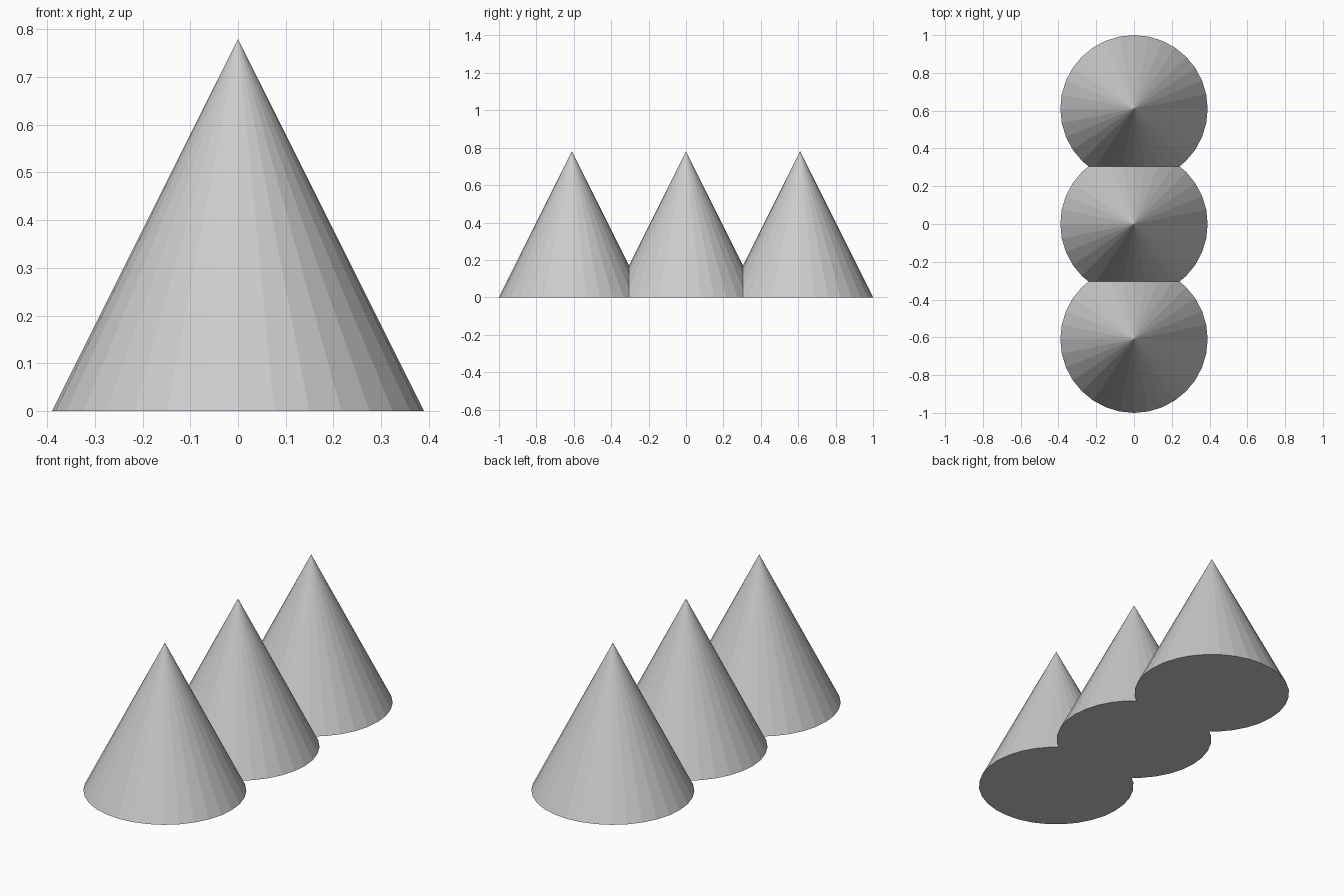
import bpy

if "Cube" in bpy.data.objects:
    bpy.data.objects.remove(bpy.data.objects["Cube"])

RADIUS, HEIGHT, SPACING = 0.39, 0.78, 0.61

# Row of three overlapping flat-shaded cones along y
for name, i in (("front_cone", -1), ("middle_cone", 0), ("back_cone", 1)):
    bpy.ops.mesh.primitive_cone_add(
        vertices=32, radius1=RADIUS, radius2=0, depth=HEIGHT,
        location=(0, i * SPACING, HEIGHT / 2))
    bpy.context.object.name = name
